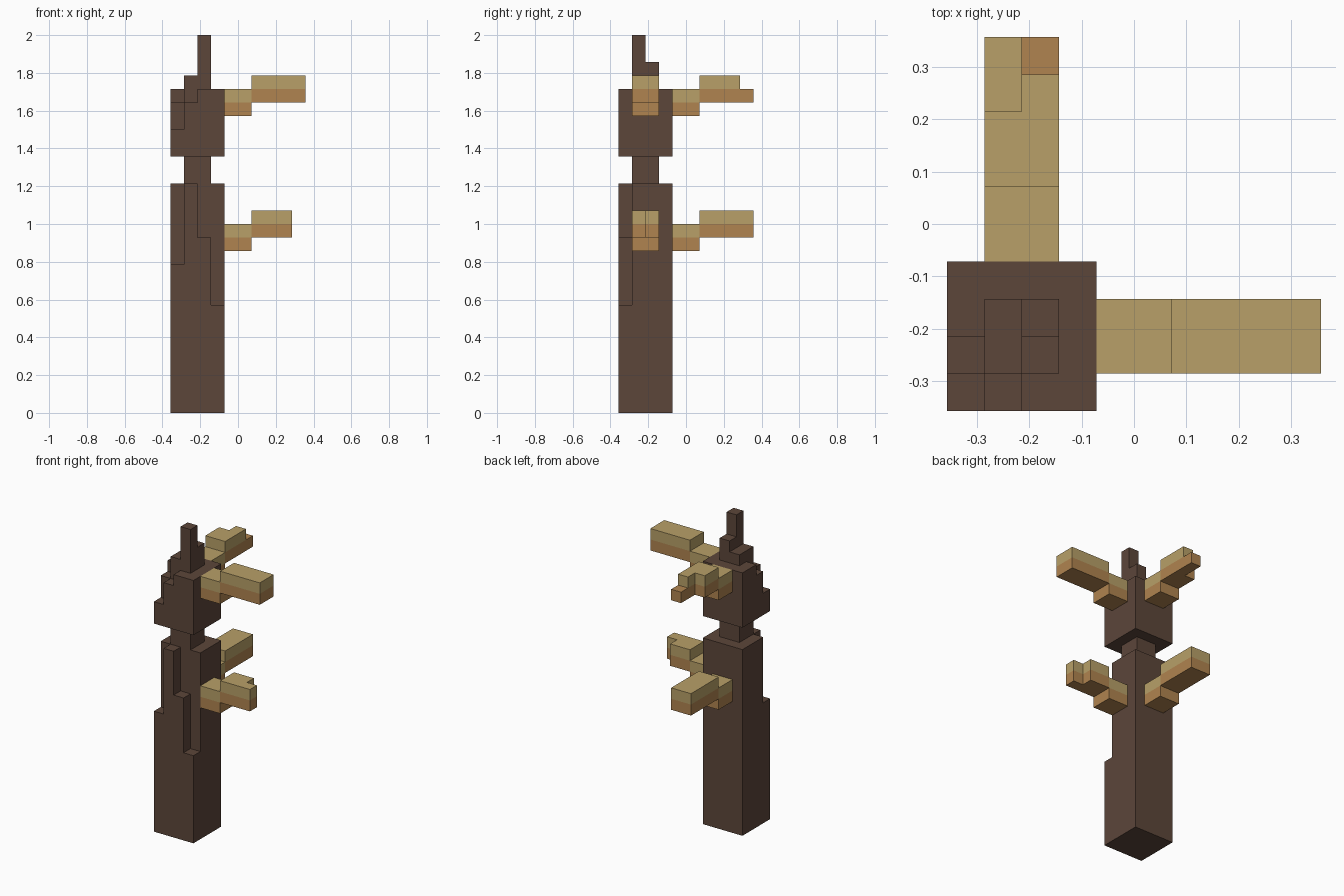
import bpy
import bmesh
from mathutils import Vector

cube = bpy.data.objects.get("Cube")
if cube:
    bpy.data.objects.remove(cube, do_unlink=True)

UNIT = 2 / 28        # edge of one block
CORNER = -5          # post corner, in blocks


def make_material(name, rgb):
    mat = bpy.data.materials.new(name)
    mat.use_nodes = True
    color = (*rgb, 1.0)
    mat.diffuse_color = color
    bsdf = next(n for n in mat.node_tree.nodes if n.type == 'BSDF_PRINCIPLED')
    bsdf.inputs["Base Color"].default_value = color
    bsdf.inputs["Roughness"].default_value = 0.9
    return mat


BARK = make_material("dark_bark", (0.107, 0.061, 0.042))
TAN = make_material("tan_fungus", (0.479, 0.352, 0.138))
ORANGE = make_material("orange_fungus", (0.434, 0.231, 0.080))

AXES = [Vector(v) for v in ((1, 0, 0), (0, 1, 0), (0, 0, 1))]


def build(name, cells, materials):
    """Skin a {block: material index} map with outer faces only."""
    bm = bmesh.new()
    for cell, index in cells.items():
        center = Vector(cell) + Vector((0.5, 0.5, 0.5))
        for a in range(3):
            for sign in (-1, 1):
                normal = AXES[a] * sign
                if tuple(int(c + n) for c, n in zip(cell, normal)) in cells:
                    continue
                u = AXES[(a + 1) % 3] / 2
                v = AXES[(a + 2) % 3] / 2 * sign
                mid = center + normal / 2
                ring = (mid - u - v, mid + u - v, mid + u + v, mid - u + v)
                face = bm.faces.new([bm.verts.new(p * UNIT) for p in ring])
                face.material_index = index
    bmesh.ops.remove_doubles(bm, verts=bm.verts[:], dist=UNIT / 100)
    bmesh.ops.dissolve_limit(bm, angle_limit=0.01, verts=bm.verts[:],
                             edges=bm.edges[:], delimit={'MATERIAL'})
    mesh = bpy.data.meshes.new(name)
    bm.to_mesh(mesh)
    bm.free()
    for mat in materials:
        mesh.materials.append(mat)
    obj = bpy.data.objects.new(name, mesh)
    bpy.context.collection.objects.link(obj)


def columns(name, base, rows, inset=0):
    """Post section: column top heights in rows from front to back."""
    cells = {(CORNER + inset + i, CORNER + inset + j, z): 0
             for j, row in enumerate(rows)
             for i, top in enumerate(row)
             for z in range(base, top)}
    build(name, cells, [BARK])


def bracket(name, base, along_y, orange_ends, tan_ends):
    """Stepped two-layer bracket; ends give the reach of its two lanes."""
    cells = {}
    for lane in range(2):
        for layer, ends in enumerate((orange_ends, tan_ends)):
            for d in range(-1, ends[lane]):
                side = CORNER + 1 + lane
                z = base + layer + (d >= 1)
                cells[(side, d, z) if along_y else (d, side, z)] = layer
    build(name, cells, [ORANGE, TAN])


# Post with a broken front face
columns("trunk", 0, [[11, 17, 13, 8]] + [[17] * 4] * 3)
columns("neck", 17, [[19, 19]] * 2, inset=1)
columns("upper_trunk", 19, [[21, 23, 24, 24], [23, 24, 24, 24]] + [[24] * 4] * 2)
columns("splintered_tip", 24, [[25, 28], [25, 26]], inset=1)

# Brackets on the left side and the back
bracket("lower_side_bracket", 12, False, (4, 3), (4, 3))
bracket("upper_side_bracket", 22, False, (5, 5), (5, 5))
bracket("lower_back_bracket", 12, True, (5, 5), (5, 5))
bracket("upper_back_bracket", 22, True, (3, 5), (3, 4))
